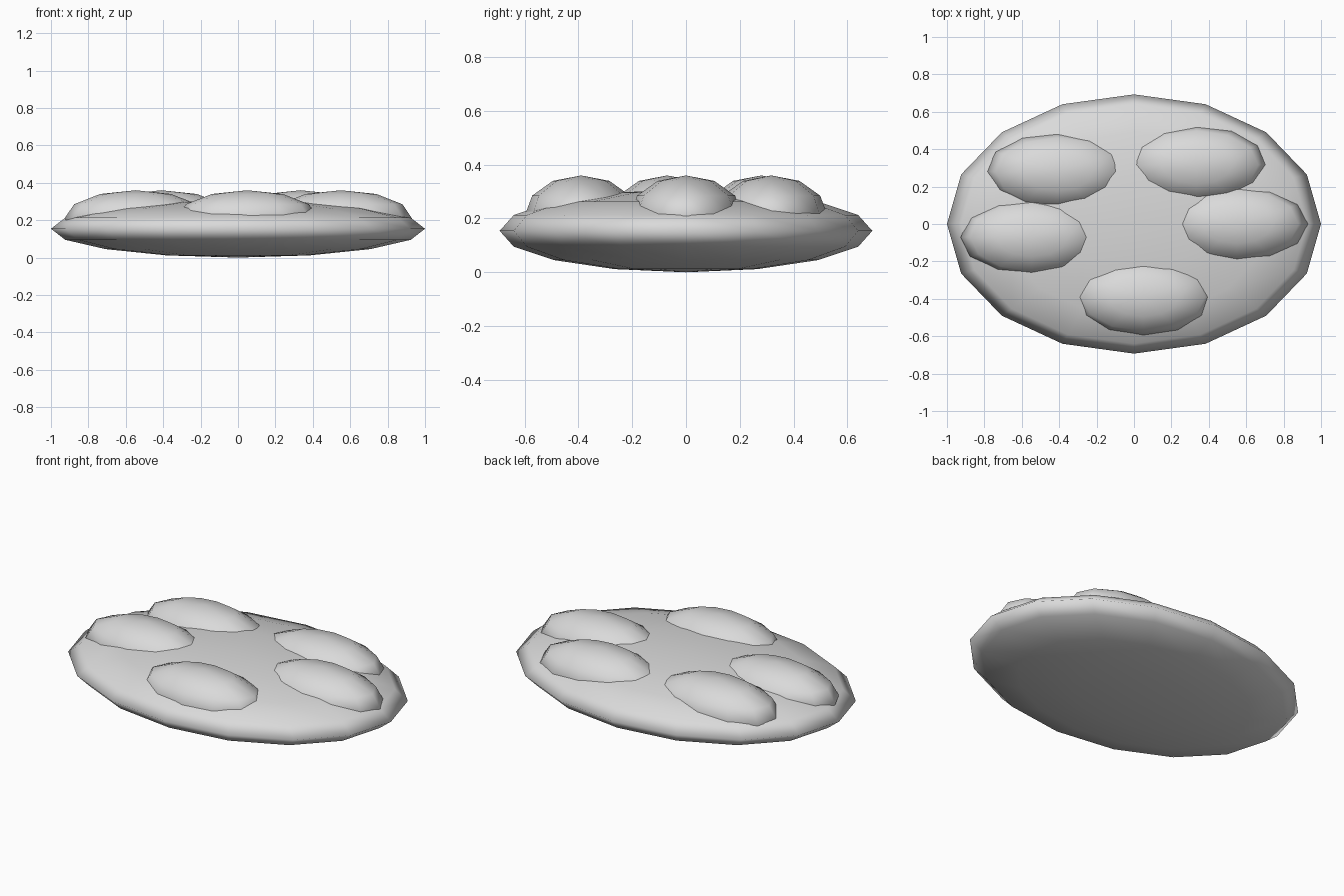
import bpy

if "Cube" in bpy.data.objects:
    bpy.data.objects.remove(bpy.data.objects["Cube"])

# One plain grey for the whole model
grey = bpy.data.materials.new("plain_grey")
grey.diffuse_color = (0.7, 0.7, 0.7, 1.0)
grey.use_nodes = True
grey.node_tree.nodes["Principled BSDF"].inputs["Base Color"].default_value = grey.diffuse_color


def ellipsoid(name, segments, rings, centre, radii):
    bpy.ops.mesh.primitive_uv_sphere_add(segments=segments, ring_count=rings, radius=1.0)
    ob = bpy.context.object
    ob.name = name
    for v in ob.data.vertices:
        v.co = [c + r * p for c, r, p in zip(centre, radii, v.co)]
    ob.data.materials.append(grey)
    bpy.ops.object.shade_smooth()
    return ob


# Flattened oval base
ellipsoid("oval_base", 16, 8, (0, 0, 0.154), (1.0, 0.693, 0.154))

# Five oval mounds sunk into the top of the base
mound_centres = [
    (0.05, -0.39),
    (0.55, 0.0),
    (0.335, 0.317),
    (-0.41, 0.28),
    (-0.547, -0.07),
]
for i, (x, y) in enumerate(mound_centres):
    ellipsoid(f"mound_{i + 1}", 12, 6, (x, y, 0.21), (0.38, 0.21, 0.15))
